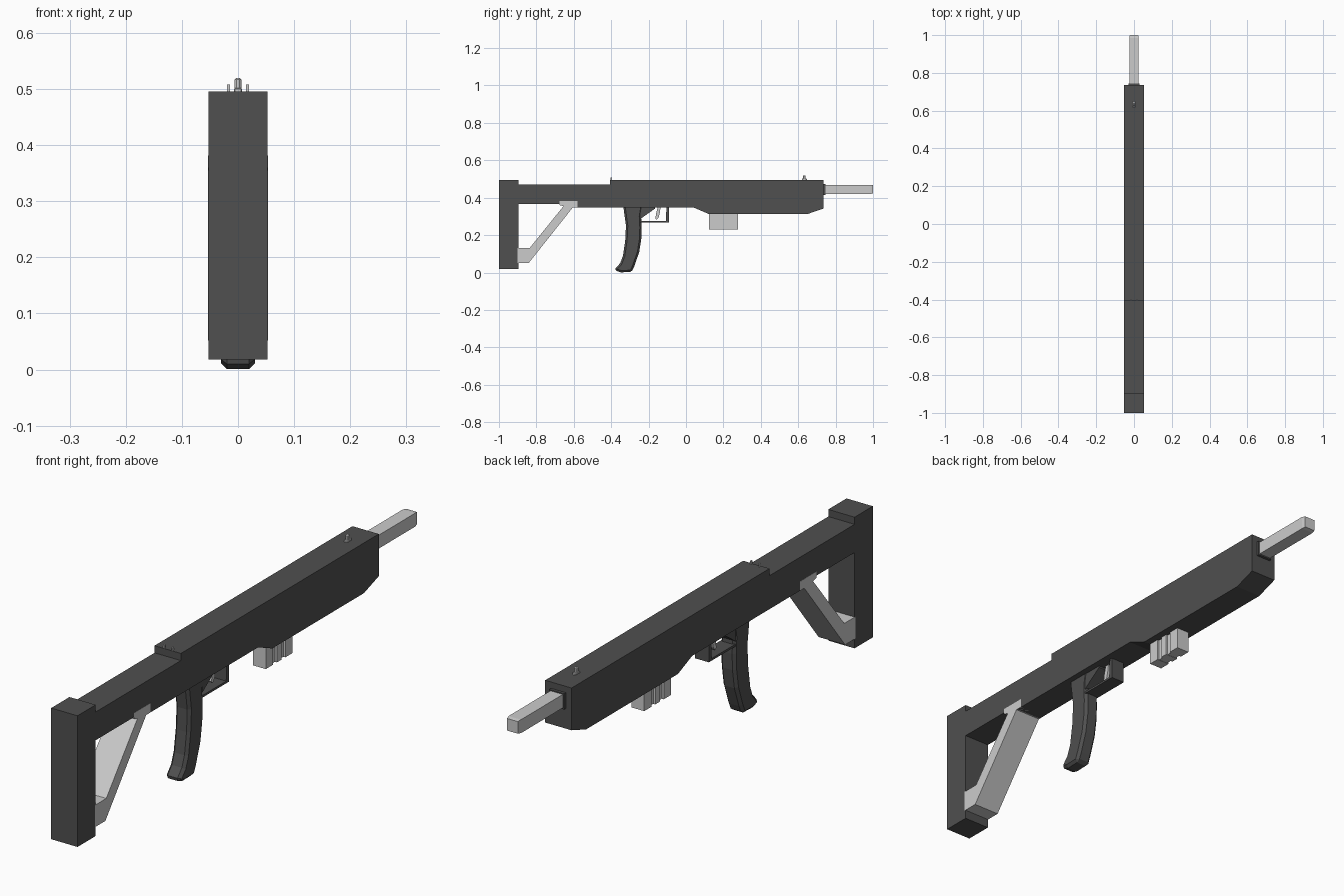
import bpy, bmesh

dark = bpy.data.materials.new("dark_metal")
dark.diffuse_color = (0.08, 0.08, 0.08, 1)


def finish(name, bm, mat, bevel=0, segments=1):
    bmesh.ops.recalc_face_normals(bm, faces=bm.faces[:])
    me = bpy.data.meshes.new(name)
    bm.to_mesh(me)
    bm.free()
    ob = bpy.data.objects.new(name, me)
    bpy.context.collection.objects.link(ob)
    if mat:
        me.materials.append(mat)
    if bevel:
        m = ob.modifiers.new("bevel", 'BEVEL')
        m.width, m.segments = bevel, segments
        m.limit_method, m.angle_limit = 'ANGLE', 1.0
    return ob


def prism(name, pts, half, mat=None, bevel=0, x=0):
    """Side profile of (y, z) points, extruded across x."""
    bm = bmesh.new()
    f = bm.faces.new([bm.verts.new((x - half, y, z)) for y, z in pts])
    r = bmesh.ops.extrude_face_region(bm, geom=[f])
    moved = [v for v in r["geom"] if isinstance(v, bmesh.types.BMVert)]
    bmesh.ops.translate(bm, verts=moved, vec=(2 * half, 0, 0))
    return finish(name, bm, mat, bevel)


def box(name, y0, y1, z0, z1, half, mat=None, bevel=0, x=0):
    return prism(name, [(y0, z0), (y1, z0), (y1, z1), (y0, z1)], half, mat, bevel, x)


# receiver, stock tube and butt in one outline
prism("body", [
    (-1, 0.018), (-0.895, 0.018), (-0.895, 0.367), (-0.6, 0.367), (-0.6, 0.348),
    (0.04, 0.348), (0.122, 0.313), (0.65, 0.313), (0.735, 0.342), (0.735, 0.496),
    (-0.405, 0.496), (-0.405, 0.47), (-0.895, 0.47), (-0.895, 0.496), (-1, 0.496)], 0.053, dark)

# diagonal stock brace with its mounting head
prism("stock_brace", [
    (-0.9, 0.052), (-0.84, 0.052), (-0.605, 0.348), (-0.58, 0.348), (-0.58, 0.382),
    (-0.675, 0.382), (-0.675, 0.36), (-0.655, 0.355), (-0.835, 0.132), (-0.9, 0.132)], 0.0535)

# curved pistol grip
prism("grip", [
    (-0.335, 0.36), (-0.332, 0.33), (-0.321, 0.25), (-0.325, 0.17), (-0.337, 0.09),
    (-0.352, 0.05), (-0.384, 0.014), (-0.35, 0.001), (-0.29, 0.003), (-0.276, 0.035),
    (-0.25, 0.11), (-0.239, 0.18), (-0.237, 0.24), (-0.24, 0.3), (-0.23, 0.36)],
    0.03, dark, 0.01)

# trigger guard: wedge behind the trigger plus an L-shaped loop
prism("guard_wedge", [(-0.245, 0.285), (-0.225, 0.3), (-0.165, 0.342),
                      (-0.165, 0.355), (-0.245, 0.355)], 0.028, dark)
prism("trigger_guard", [
    (-0.245, 0.267), (-0.092, 0.267), (-0.092, 0.355), (-0.104, 0.355),
    (-0.108, 0.275), (-0.245, 0.275)], 0.028, dark)

# curved trigger
prism("trigger", [
    (-0.135, 0.355), (-0.14, 0.32), (-0.146, 0.295), (-0.156, 0.282),
    (-0.164, 0.288), (-0.16, 0.315), (-0.15, 0.355)], 0.008)

# ribbed foregrip
box("foregrip_core", 0.125, 0.276, 0.231, 0.33, 0.019)
for i, (a, b) in enumerate([(0.123, 0.165), (0.187, 0.214), (0.235, 0.278)]):
    box(f"foregrip_rib_{i}", a, b, 0.23, 0.33, 0.026)

# square barrel with collar and chamfered tip
box("barrel_collar", 0.73, 0.745, 0.415, 0.473, 0.03, dark)
box("barrel", 0.72, 0.986, 0.42, 0.469, 0.025)
bm = bmesh.new()
rings = [[bm.verts.new((sx * h, y, 0.4445 + sz * h)) for sx, sz in
          ((-1, -1), (1, -1), (1, 1), (-1, 1))] for y, h in ((0.986, 0.0245), (1.0, 0.022))]
for i in range(4):
    j = (i + 1) % 4
    bm.faces.new((rings[0][i], rings[0][j], rings[1][j], rings[1][i]))
bm.faces.new(rings[0])
bm.faces.new(rings[1])
finish("barrel_tip", bm, None)

# sights: front post and two rear prongs
box("front_sight_base", 0.619, 0.647, 0.49, 0.502, 0.007, None, 0.002)
box("front_sight_post", 0.626, 0.639, 0.49, 0.52, 0.006, None, 0.003)
for side in (-1, 1):
    box(f"rear_sight_{side}", -0.404, -0.396, 0.49, 0.508, 0.0025, None, 0, side * 0.017)
